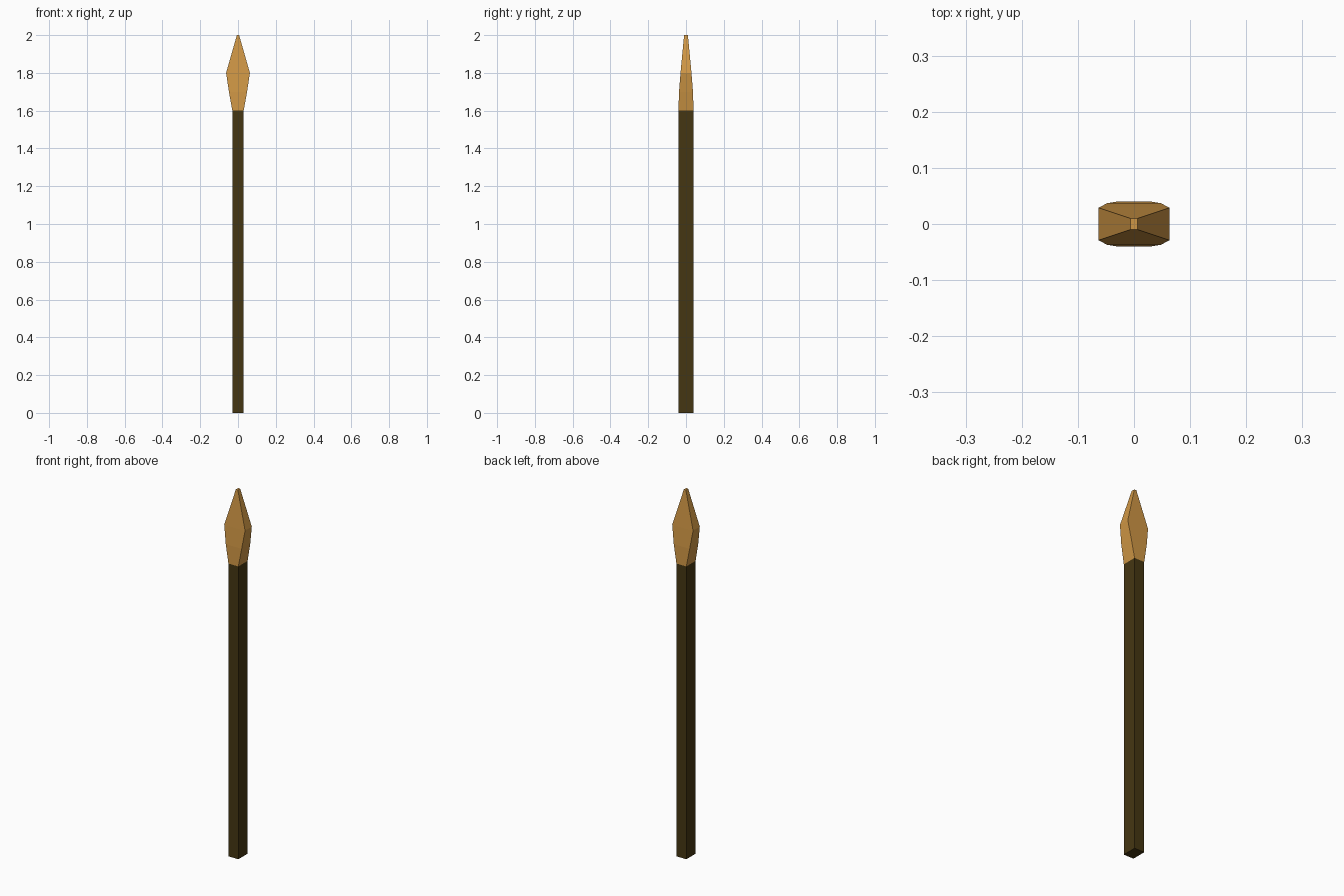
import bpy, bmesh

if "Cube" in bpy.data.objects:
    bpy.data.objects.remove(bpy.data.objects["Cube"])


def material(name, rgb):
    m = bpy.data.materials.new(name)
    m.diffuse_color = (*rgb, 1.0)
    m.use_nodes = True
    m.node_tree.nodes["Principled BSDF"].inputs["Base Color"].default_value = m.diffuse_color
    return m


def loft(name, rings, mat):
    """Stack rectangular rings (half x, half y, z) into a closed solid."""
    bm = bmesh.new()
    loops = [[bm.verts.new((sx * x, sy * y, z))
              for sx, sy in ((-1, -1), (1, -1), (1, 1), (-1, 1))]
             for x, y, z in rings]
    for lo, hi in zip(loops, loops[1:]):
        for i in range(4):
            j = (i + 1) % 4
            bm.faces.new((lo[i], lo[j], hi[j], hi[i]))
    bm.faces.new(loops[0][::-1])
    bm.faces.new(loops[-1])
    bmesh.ops.recalc_face_normals(bm, faces=bm.faces)
    mesh = bpy.data.meshes.new(name)
    bm.to_mesh(mesh)
    bm.free()
    mesh.materials.append(mat)
    obj = bpy.data.objects.new(name, mesh)
    bpy.context.collection.objects.link(obj)
    return obj


# Straight wooden shaft
loft("shaft", [(0.03, 0.04, 0.0), (0.03, 0.04, 1.6)],
     material("dark wood", (0.060, 0.037, 0.006)))

# Faceted point, widening to the shoulder and tapering to a blunt tip
loft("spear_head",
     [(0.03, 0.04, 1.6), (0.048, 0.037, 1.7), (0.063, 0.029, 1.8), (0.006, 0.01, 2.0)],
     material("bronze", (0.63, 0.31, 0.06)))
